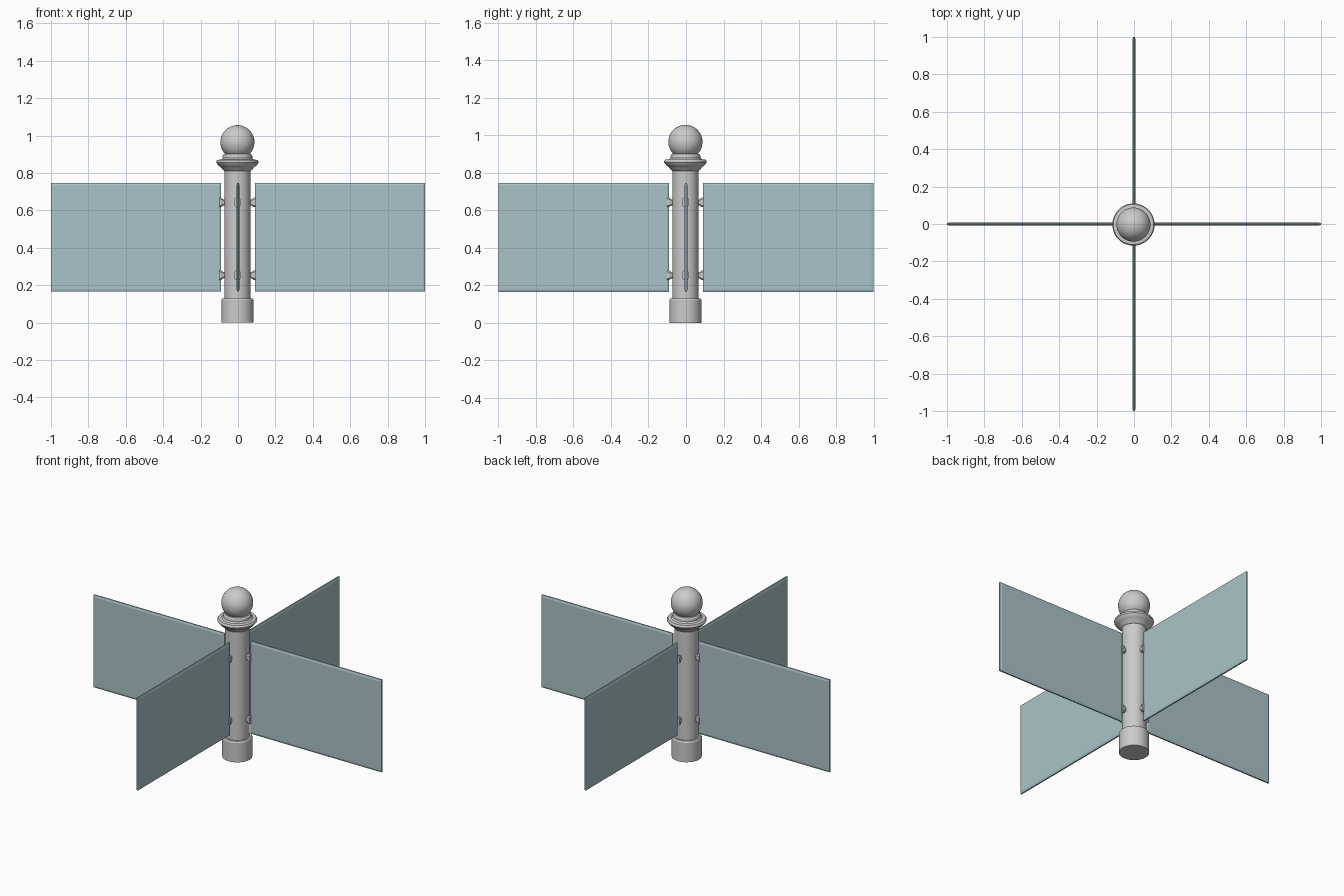
import bpy, bmesh, math
from mathutils import Matrix

if "Cube" in bpy.data.objects:
    bpy.data.objects.remove(bpy.data.objects["Cube"])

CX = -0.003  # post axis sits a hair off the panel cross
STEPS = 48


def finish(name, bm, mat=None, smooth=False):
    bmesh.ops.recalc_face_normals(bm, faces=bm.faces)
    me = bpy.data.meshes.new(name)
    bm.to_mesh(me)
    bm.free()
    ob = bpy.data.objects.new(name, me)
    bpy.context.collection.objects.link(ob)
    if mat:
        me.materials.append(mat)
    if smooth:
        bpy.ops.object.select_all(action='DESELECT')
        ob.select_set(True)
        bpy.context.view_layer.objects.active = ob
        bpy.ops.object.shade_smooth_by_angle(angle=math.radians(30))
    return ob


def lathe(name, profile):
    # revolve (radius, height) points and close both ends
    bm = bmesh.new()
    rings = []
    for r, z in profile:
        rings.append([bm.verts.new((CX + r * math.cos(math.tau * i / STEPS),
                                    CX + r * math.sin(math.tau * i / STEPS), z))
                      for i in range(STEPS)])
    for a, b in zip(rings, rings[1:]):
        for i in range(STEPS):
            j = (i + 1) % STEPS
            bm.faces.new((a[i], a[j], b[j], b[i]))
    bm.faces.new(rings[0])
    bm.faces.new(rings[-1])
    return finish(name, bm, smooth=True)


def loft(name, rings, turn, shift=0.0, mat=None):
    # skin a stack of equal outlines, cap it, and turn it about the post
    bm = bmesh.new()
    vs = [[bm.verts.new(p) for p in ring] for ring in rings]
    n = len(vs[0])
    for a, b in zip(vs, vs[1:]):
        for i in range(n):
            bm.faces.new((a[i], a[(i + 1) % n], b[(i + 1) % n], b[i]))
    bm.faces.new(vs[0])
    bm.faces.new(vs[-1])
    m = Matrix.Translation((shift, shift, 0)) @ Matrix.Rotation(turn, 4, 'Z')
    bmesh.ops.transform(bm, matrix=m, verts=bm.verts)
    return finish(name, bm, mat)


def panel_ring(y, inset):
    x0, x1, z0, z1 = 0.09 + inset, 1.0 - inset, 0.166 + inset, 0.747 - inset
    return [(x0, y, z0), (x1, y, z0), (x1, y, z1), (x0, y, z1)]


def clip_ring(x, w, h, z):
    # chamfered rectangle facing outwards
    c = w * 0.5
    pts = [(w, h - c), (w - c, h), (c - w, h), (-w, h - c),
           (-w, c - h), (c - w, -h), (w - c, -h), (w, c - h)]
    return [(x, py, z + pz) for py, pz in pts]


glass = bpy.data.materials.new("pale_blue_glass")
glass.diffuse_color = (0.40, 0.55, 0.58, 1.0)
glass.use_nodes = True
glass.node_tree.nodes["Principled BSDF"].inputs["Base Color"].default_value = glass.diffuse_color

# post: foot, shaft, flared collar and neck
lathe("foot", [(0.086, 0), (0.086, 0.122), (0.081, 0.130), (0.066, 0.130)])
lathe("shaft", [(0.070, 0.10), (0.070, 0.82)])
lathe("collar", [(0.066, 0.808), (0.073, 0.812), (0.082, 0.822), (0.092, 0.834), (0.100, 0.838),
                 (0.108, 0.848), (0.113, 0.855), (0.113, 0.862), (0.108, 0.870),
                 (0.088, 0.872), (0.080, 0.880), (0.079, 0.893), (0.073, 0.901),
                 (0.055, 0.905)])

# ball finial
bm = bmesh.new()
bmesh.ops.create_uvsphere(bm, u_segments=40, v_segments=24, radius=0.091,
                          matrix=Matrix.Translation((CX, CX, 0.965)))
finish("ball_finial", bm, smooth=True)

# four bevelled panels with two clips each
for k in range(4):
    turn = k * math.pi / 2
    loft(f"panel_{k + 1}", [panel_ring(-0.008, 0.012), panel_ring(-0.004, 0),
                            panel_ring(0.004, 0), panel_ring(0.008, 0.012)], turn, mat=glass)
    for label, z in (("lower", 0.254), ("upper", 0.643)):
        loft(f"{label}_clip_{k + 1}",
             [clip_ring(0.060, 0.012, 0.016, z), clip_ring(0.074, 0.012, 0.016, z),
              clip_ring(0.087, 0.017, 0.025, z), clip_ring(0.097, 0.017, 0.026, z)],
             turn, shift=CX)
